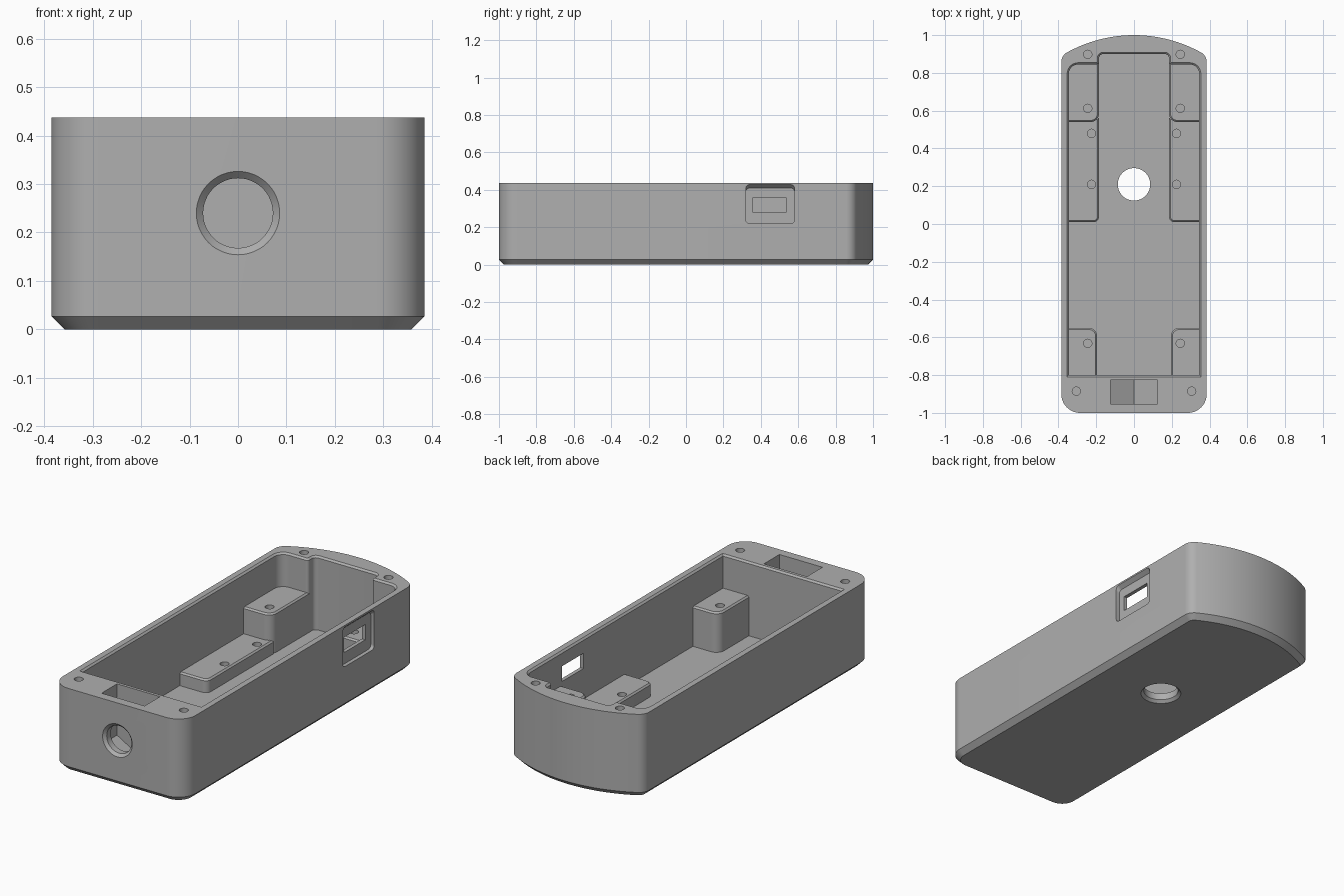
import bpy, bmesh
from math import pi, sin, cos, sqrt, radians
from mathutils import Vector, Matrix

cube = bpy.data.objects.get("Cube")
if cube:
    bpy.data.objects.remove(cube, do_unlink=True)

grey = bpy.data.materials.new("plain grey")
grey.use_nodes = True
colour = (0.43, 0.43, 0.43, 1)
grey.diffuse_color = colour
grey.node_tree.nodes["Principled BSDF"].inputs["Base Color"].default_value = colour

TOP = 0.437
FLOOR = 0.05
ALONG_X = Matrix(((0, 0, 1), (1, 0, 0), (0, 1, 0))).to_4x4()
ALONG_FRONT = Matrix.Rotation(pi / 2, 4, 'X')


def rounded(corners, steps=14):
    """Polygon from (x, y, radius) corners, each rounded by a tangent arc."""
    out = []
    for i, (x, y, r) in enumerate(corners):
        p = Vector((x, y))
        if r == 0:
            out.append(p)
            continue
        a = (Vector(corners[i - 1][:2]) - p).normalized()
        b = (Vector(corners[(i + 1) % len(corners)][:2]) - p).normalized()
        half = a.angle(b) / 2
        centre = p + (a + b).normalized() * (r / sin(half))
        start = p + a * (r / (sin(half) / cos(half))) - centre
        turn = (pi - 2 * half) * (1 if a.cross(b) < 0 else -1)
        for k in range(steps + 1):
            out.append(centre + Matrix.Rotation(turn * k / steps, 2) @ start)
    return out


def circle(x, y, r, n=48):
    return [Vector((x + r * cos(2 * pi * k / n), y + r * sin(2 * pi * k / n)))
            for k in range(n)]


def offset(points, d):
    """Move a counter-clockwise outline outwards by d."""
    out = []
    for i, p in enumerate(points):
        a = (p - points[i - 1]).normalized()
        b = (points[(i + 1) % len(points)] - p).normalized()
        na, nb = Vector((a.y, -a.x)), Vector((b.y, -b.x))
        out.append(p + (na + nb) * (d / (1 + na.dot(nb))))
    return out


def prism(name, points, levels, matrix=None):
    """Stack offset copies of an outline at (height, offset) levels."""
    bm = bmesh.new()
    rings = [[bm.verts.new((p.x, p.y, z)) for p in offset(points, d)]
             for z, d in levels]
    n = len(points)
    bm.faces.new(rings[0][::-1])
    bm.faces.new(rings[-1])
    for low, high in zip(rings, rings[1:]):
        for i in range(n):
            j = (i + 1) % n
            bm.faces.new((low[i], low[j], high[j], high[i]))
    if matrix:
        bm.transform(matrix)
    bmesh.ops.recalc_face_normals(bm, faces=bm.faces)
    mesh = bpy.data.meshes.new(name)
    bm.to_mesh(mesh)
    bm.free()
    mesh.materials.append(grey)
    obj = bpy.data.objects.new(name, mesh)
    bpy.context.scene.collection.objects.link(obj)
    return obj


def activate(obj):
    bpy.ops.object.select_all(action='DESELECT')
    obj.select_set(True)
    bpy.context.view_layer.objects.active = obj


def cut(target, cutter):
    cutter.hide_render = True
    mod = target.modifiers.new("cut", 'BOOLEAN')
    mod.operation, mod.solver, mod.object = 'DIFFERENCE', 'EXACT', cutter
    activate(target)
    bpy.ops.object.modifier_apply(modifier=mod.name)
    bpy.data.objects.remove(cutter, do_unlink=True)


def screw_hole(target, x, y, top, depth):
    cut(target, prism("hole_cutter", circle(x, y, 0.022, 24),
                      [(top - depth, 0), (top + 0.02, 0)]))


def finish(obj):
    activate(obj)
    bpy.ops.object.shade_smooth_by_angle(angle=radians(30))


# Outer shell: rounded front corners, bowed back, chamfered base
R = 0.73
bow = [(x, 1 - R + sqrt(R * R - x * x), 0)
       for x in (0.33 * cos(pi * k / 32) for k in range(33))]
outline = rounded([(-0.385, -1, 0.1), (0.385, -1, 0.1), (0.385, 0.893, 0.06)]
                  + bow + [(-0.385, 0.893, 0.06)])
shell = prism("case_shell", outline, [(0, -0.027), (0.027, 0), (TOP, 0)])

# Main cavity with a stepped back end and an eased rim
right_side = [(0.345, -0.8, 0), (0.345, 0.845, 0.05),
              (0.185, 0.845, 0.015), (0.185, 0.9, 0.022)]
left_side = [(-x, y, r) for x, y, r in reversed(right_side)]
cavity = rounded(right_side + left_side, 8)
cut(shell, prism("cavity_cutter", cavity,
                 [(FLOOR, 0), (TOP - 0.009, 0), (TOP, 0.009), (TOP + 0.05, 0.009)]))

# Round opening in the floor, chamfered underneath
cut(shell, prism("floor_hole_cutter", circle(0, 0.21, 0.086),
                 [(-0.02, 0.014), (0, 0.014), (0.014, 0), (0.1, 0)]))

# Slot with a pointed bottom in the front rim
slot = [Vector(p) for p in ((0, 0.096), (0.125, 0.168), (0.125, 0.5),
                            (-0.125, 0.5), (-0.125, 0.168))]
cut(shell, prism("slot_cutter", slot, [(0.825, 0), (0.953, 0)], ALONG_FRONT))

# Round front opening leading to the slot
cut(shell, prism("front_hole_cutter", circle(0, 0.24, 0.072),
                 [(0.9, 0), (0.986, 0), (1, 0.014), (1.02, 0.014)], ALONG_FRONT))

# Side port: shallow recess with a sloping top, and a through window
recess = rounded([(0.32, 0.22, 0.02), (0.58, 0.22, 0.02),
                  (0.58, 0.41, 0.02), (0.32, 0.41, 0.02)], 6)
recess_cutter = prism("recess_cutter", recess, [(0.365, 0), (0.395, 0)], ALONG_X)
for v in recess_cutter.data.vertices:
    if v.co.x > 0.38 and v.co.z > 0.35:
        v.co.z += 0.027
cut(shell, recess_cutter)
window = rounded([(0.358, 0.28, 0), (0.535, 0.28, 0),
                  (0.535, 0.36, 0), (0.358, 0.36, 0)])
cut(shell, prism("window_cutter", window, [(0.3, 0), (0.42, 0)], ALONG_X))

# Screw holes in the rim
for side in (-1, 1):
    screw_hole(shell, side * 0.305, -0.885, TOP, 0.15)
    screw_hole(shell, side * 0.245, 0.898, TOP, 0.15)
finish(shell)


# Inner mounting blocks: inner x, y range, top, free-corner radii, holes
def block(name, side, x, y0, y1, top, r0, r1, holes):
    corners = [(x, y0, r0), (0.36, y0, 0), (0.36, y1, 0), (x, y1, r1)]
    if side < 0:
        corners = [(-a, b, r) for a, b, r in reversed(corners)]
    obj = prism(name, rounded(corners, 8),
                [(FLOOR - 0.01, 0), (top - 0.008, 0), (top, -0.008)])
    for hx, hy in holes:
        screw_hole(obj, side * hx, hy, top, 0.15 if top > 0.2 else 0.06)
    finish(obj)


for side, word in ((-1, "right"), (1, "left")):
    block(word + "_back_post", side, 0.185, 0.54, 0.87, 0.26, 0.045, 0,
          [(0.245, 0.612)])
    block(word + "_long_block", side, 0.185, 0.01, 0.56, 0.12, 0.03, 0,
          [(0.225, 0.48), (0.225, 0.21)])
    block(word + "_front_post", side, 0.195, -0.815, -0.55, 0.26, 0, 0.045,
          [(0.245, -0.632)])
